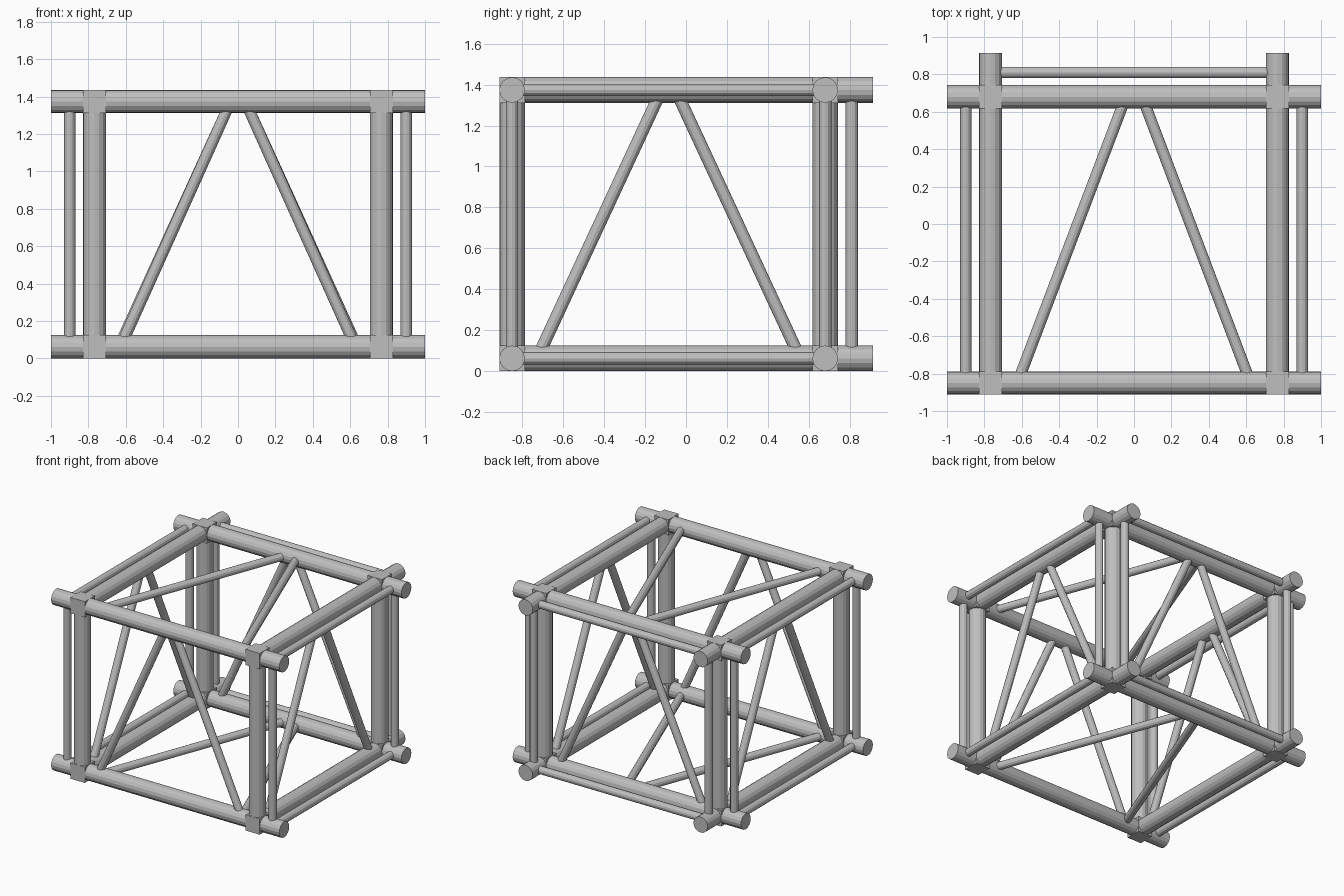
import bpy
from mathutils import Vector

cube = bpy.data.objects.get("Cube")
if cube:
    bpy.data.objects.remove(cube, do_unlink=True)

steel = bpy.data.materials.new("grey steel")
steel.use_nodes = True
GREY = (0.52, 0.52, 0.52, 1)
steel.diffuse_color = GREY
steel.node_tree.nodes["Principled BSDF"].inputs["Base Color"].default_value = GREY

R, THIN = 0.0625, 0.03           # main tube and brace radii
X = 0.767                        # frame half width
FRONT, BACK = -0.85, 0.68
LOW, HIGH = R, 1.374
MID = (FRONT + BACK) / 2
LEVELS = (("lower", LOW), ("upper", HIGH))
FACES = (("front", FRONT), ("back", BACK))
SIDES = (("right", -1), ("left", 1))


def tube(name, a, b, radius, sides=16):
    """Round bar running from point a to point b."""
    a, b = Vector(a), Vector(b)
    d = b - a
    bpy.ops.mesh.primitive_cylinder_add(vertices=sides, radius=radius, depth=d.length,
                                        location=(a + b) / 2)
    ob = bpy.context.object
    ob.rotation_euler = d.to_track_quat('Z', 'Y').to_euler()
    ob.name = name
    ob.data.materials.append(steel)


def brace(name, a, b):
    """Diagonal bar, lengthened a little so both ends sink into the tubes."""
    a, b = Vector(a), Vector(b)
    sink = (b - a) * 0.03
    tube(name, a - sink, b + sink, THIN, 12)


# Long tubes across the width, and thin bars behind the back face
for level, z in LEVELS:
    for face, y in FACES:
        tube(f"{level}_{face}_rail", (-1, y, z), (1, y, z), R)
    tube(f"{level}_back_bar", (-X, 0.81, z), (X, 0.81, z), THIN, 12)

for side, s in SIDES:
    # Depth tubes and the thin bars outside them
    for level, z in LEVELS:
        tube(f"{level}_{side}_rail", (s * X, FRONT, z), (s * X, 0.913, z), R)
        tube(f"{level}_{side}_bar", (s * 0.9, FRONT, z), (s * 0.9, BACK, z), THIN, 12)
    # Posts, thin uprights and corner blocks
    for face, y in FACES:
        tube(f"{face}_{side}_post", (s * X, y, LOW), (s * X, y, HIGH), R)
        tube(f"{face}_{side}_upright", (s * 0.9, y, LOW), (s * 0.9, y, HIGH), THIN, 12)
        for level, z in LEVELS:
            bpy.ops.mesh.primitive_cube_add(size=2 * R, location=(s * X, y, z))
            block = bpy.context.object
            block.name = f"{level}_{face}_{side}_corner_block"
            block.data.materials.append(steel)
    tube(f"rear_{side}_upright", (s * X, 0.81, LOW), (s * X, 0.81, HIGH), THIN, 12)

    # Diagonals in the front and back faces
    for (face, y), foot in zip(FACES, (0.6, 0.608)):
        brace(f"{face}_{side}_diagonal", (s * foot, y, LOW + R), (s * 0.067, y, HIGH - R))
    # Diagonals in the floor and the roof
    for level, z in LEVELS:
        brace(f"{level}_{side}_diagonal", (s * 0.6, FRONT + R, z), (s * 0.067, BACK - R, z))
    # Diagonals in the side face
    for end, e in (("front", -1), ("back", 1)):
        brace(f"{side}_side_{end}_diagonal", (s * X, MID + e * 0.614, LOW + R),
              (s * X, MID + e * 0.063, HIGH - R))
